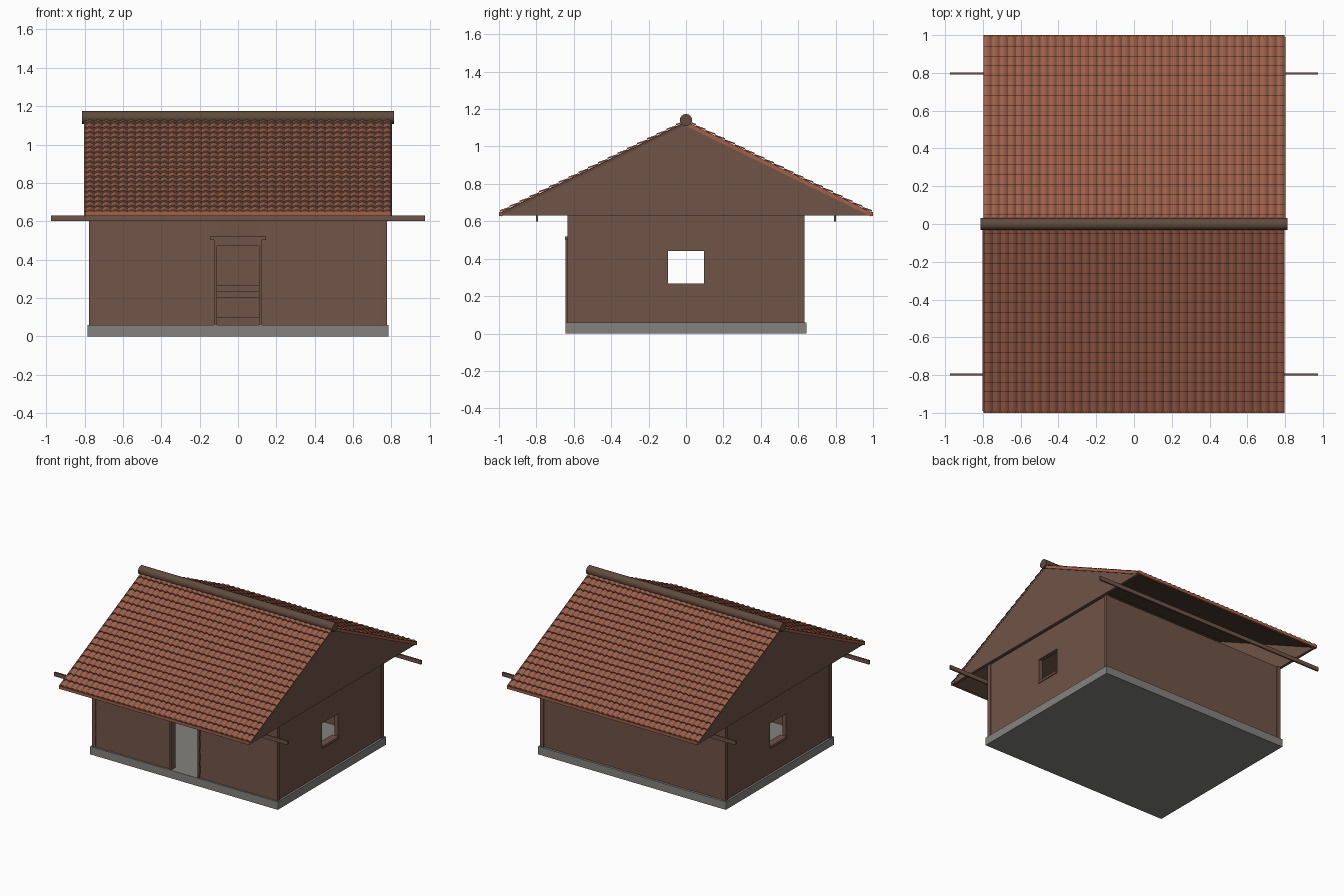
import bpy, bmesh, math

cube = bpy.data.objects.get("Cube")
if cube:
    bpy.data.objects.remove(cube, do_unlink=True)


def material(name, rgb):
    m = bpy.data.materials.new(name)
    m.use_nodes = True
    color = (*rgb, 1)
    m.diffuse_color = color
    bsdf = next(n for n in m.node_tree.nodes if n.type == 'BSDF_PRINCIPLED')
    bsdf.inputs["Base Color"].default_value = color
    bsdf.inputs["Roughness"].default_value = 0.9
    return m


WOOD = material("brown wood", (0.16, 0.088, 0.062))
DARK = material("dark brown", (0.115, 0.07, 0.046))
TILE = material("terracotta", (0.36, 0.115, 0.068))
STONE = material("grey stone", (0.23, 0.225, 0.21))


def finish(name, bm, *mats):
    mesh = bpy.data.meshes.new(name)
    bm.to_mesh(mesh)
    bm.free()
    for m in mats:
        mesh.materials.append(m)
    obj = bpy.data.objects.new(name, mesh)
    bpy.context.collection.objects.link(obj)
    return obj


def prism(name, profile, x0, x1, mat):
    """Extrude a closed (y, z) profile along x."""
    bm = bmesh.new()
    a = [bm.verts.new((x0, y, z)) for y, z in profile]
    b = [bm.verts.new((x1, y, z)) for y, z in profile]
    bm.faces.new(a)
    bm.faces.new(b)
    for i in range(len(a)):
        j = (i + 1) % len(a)
        bm.faces.new((a[i], a[j], b[j], b[i]))
    bmesh.ops.recalc_face_normals(bm, faces=bm.faces)
    return finish(name, bm, mat)


def box(name, x0, x1, y0, y1, z0, z1, mat=WOOD):
    return prism(name, [(y0, z0), (y1, z0), (y1, z1), (y0, z1)], x0, x1, mat)


def turned_copy(obj, name):
    """Copy turned half way round the vertical axis."""
    c = obj.copy()
    c.name = name
    c.rotation_euler.z = math.pi
    bpy.context.collection.objects.link(c)


# Main sizes
WX, WY, T = 0.77, 0.628, 0.03
FLOOR, TOP = 0.06, 0.63
DOOR, DOOR_TOP = 0.11, 0.47
WIN, SILL, WIN_TOP = 0.095, 0.25, 0.44
RIDGE, SLOPE, ROOF_X = 1.13, 0.49, 0.797

# Plinth, back wall and corner posts
box("plinth", -0.785, 0.785, -0.645, 0.645, 0, FLOOR, STONE)
box("back_wall", -WX, WX, WY - T, WY, FLOOR, TOP)
for sx in (-1, 1):
    side = "left" if sx > 0 else "right"
    xs = sorted((sx * (WX - T), sx * WX))
    post = sorted((sx * 0.747, sx * 0.776))
    box(f"{side}_front_post", *post, -0.634, -0.605, FLOOR, TOP)
    box(f"{side}_back_post", *post, 0.605, 0.634, FLOOR, TOP)

    # Side wall around its window
    box(f"{side}_wall_front", *xs, -WY, -WIN, FLOOR, TOP)
    box(f"{side}_wall_back", *xs, WIN, WY, FLOOR, TOP)
    box(f"{side}_wall_below_window", *xs, -WIN, WIN, FLOOR, SILL)
    box(f"{side}_wall_above_window", *xs, -WIN, WIN, WIN_TOP, TOP)
    sill = sorted((sx * (WX - 0.05), sx * (WX + 0.006)))
    box(f"{side}_window_sill", *sill, -WIN, WIN, SILL, SILL + 0.018)

    # Gable panel closing the roof end
    eave = 0.985
    prism(f"{side}_gable", [(-eave, TOP), (eave, TOP), (eave, RIDGE - SLOPE * eave),
                            (0, RIDGE), (-eave, RIDGE - SLOPE * eave)],
          *sorted((sx * 0.775, sx * 0.795)), WOOD)

    # Lapped boards beside the door
    board = (TOP - FLOOR) / 6
    xb = sorted((sx * DOOR, sx * 0.747))
    for i in range(6):
        z = FLOOR + i * board
        prism(f"{side}_front_board_{i + 1}",
              [(-WY + T, z), (-WY - 0.004, z), (-WY, z + board), (-WY + T, z + board)],
              *xb, WOOD)

    # Door jamb
    box(f"{side}_door_jamb", *sorted((sx * DOOR, sx * 0.126)), -0.643, -0.59,
        FLOOR, DOOR_TOP + 0.03)

# Wall and stepped lintel above the door
box("wall_above_door", -DOOR, DOOR, -WY, -WY + T, DOOR_TOP, TOP)
box("door_lintel", -0.126, 0.126, -0.643, -0.6, DOOR_TOP, 0.502)
box("door_cap", -0.145, 0.145, -0.647, -0.62, 0.502, 0.52)

# Low table against the back wall
box("table_top", -0.3, 0.3, 0.35, 0.59, 0.232, 0.265)
box("table_apron", -0.28, 0.28, 0.37, 0.58, 0.2, 0.232)
box("table_rail", -0.28, 0.28, 0.38, 0.57, FLOOR, 0.1)
for x in (-0.28, 0.25):
    box("table_leg", x, x + 0.03, 0.37, 0.4, FLOOR, 0.232)

# Long poles under the eaves
for name, y in (("front_pole", -0.797), ("back_pole", 0.797)):
    box(name, -0.975, 0.975, y - 0.006, y + 0.006, 0.6, TOP)


def tile_field(rows=19, cols=37):
    """Overlapping rows of rounded tiles on the front slope."""
    bm = bmesh.new()
    wave = [0, 0, 0.6, 1, 0.6]
    steps = [0, 0.16, 0.34, 0.58, 0.82]
    pitch = 2 * ROOF_X / cols
    across = [(-ROOF_X + (c + s) * pitch, 0.008 * w)
              for c in range(cols) for s, w in zip(steps, wave)]
    across.append((ROOF_X, 0))
    depth = 0.995 / rows
    for r in range(rows):
        y0, y1 = -r * depth, -(r + 1) * depth
        z0, z1 = RIDGE + SLOPE * y0, RIDGE + SLOPE * y1
        lines = [[bm.verts.new((x, y, z + h)) for x, h in across]
                 for y, z in ((y0, z0 + 0.001), (y1, z1 + 0.009))]
        lines.append([bm.verts.new((x, y1, z1)) for x, h in across])
        for k in range(2):
            a, b = lines[k], lines[k + 1]
            for i in range(len(across) - 1):
                f = bm.faces.new((a[i], b[i], b[i + 1], a[i + 1]))
                # Butt ends and valleys are dark
                f.material_index = 1 if k == 1 or i % 5 == 0 else 0
    return finish("front_roof_tiles", bm, TILE, DARK)


def slope_band(top, bottom, y=-0.99):
    z = RIDGE + SLOPE * y
    return [(0, RIDGE + top), (y, z + top), (y, z + bottom), (0, RIDGE + bottom)]


# Roof: boards, tiles, terracotta eave edge and one verge per slope
half = [prism("front_roof_boards", slope_band(0, -0.016), -0.796, 0.796, DARK),
        tile_field(),
        prism("front_roof_verge", slope_band(0.004, -0.02), -0.802, -0.796, TILE),
        box("front_eave_edge", -ROOF_X, ROOF_X, -1.0, -0.985, 0.628, 0.65, TILE)]
for part in half:
    turned_copy(part, part.name.replace("front", "back"))

# Round ridge beam
N = 16
ridge = prism("ridge_beam", [(0.033 * math.cos(2 * math.pi * i / N),
                              1.141 + 0.033 * math.sin(2 * math.pi * i / N))
                             for i in range(N)], -0.813, 0.813, DARK)
bpy.context.view_layer.objects.active = ridge
ridge.select_set(True)
bpy.ops.object.shade_smooth_by_angle(angle=math.radians(40))
ridge.select_set(False)
